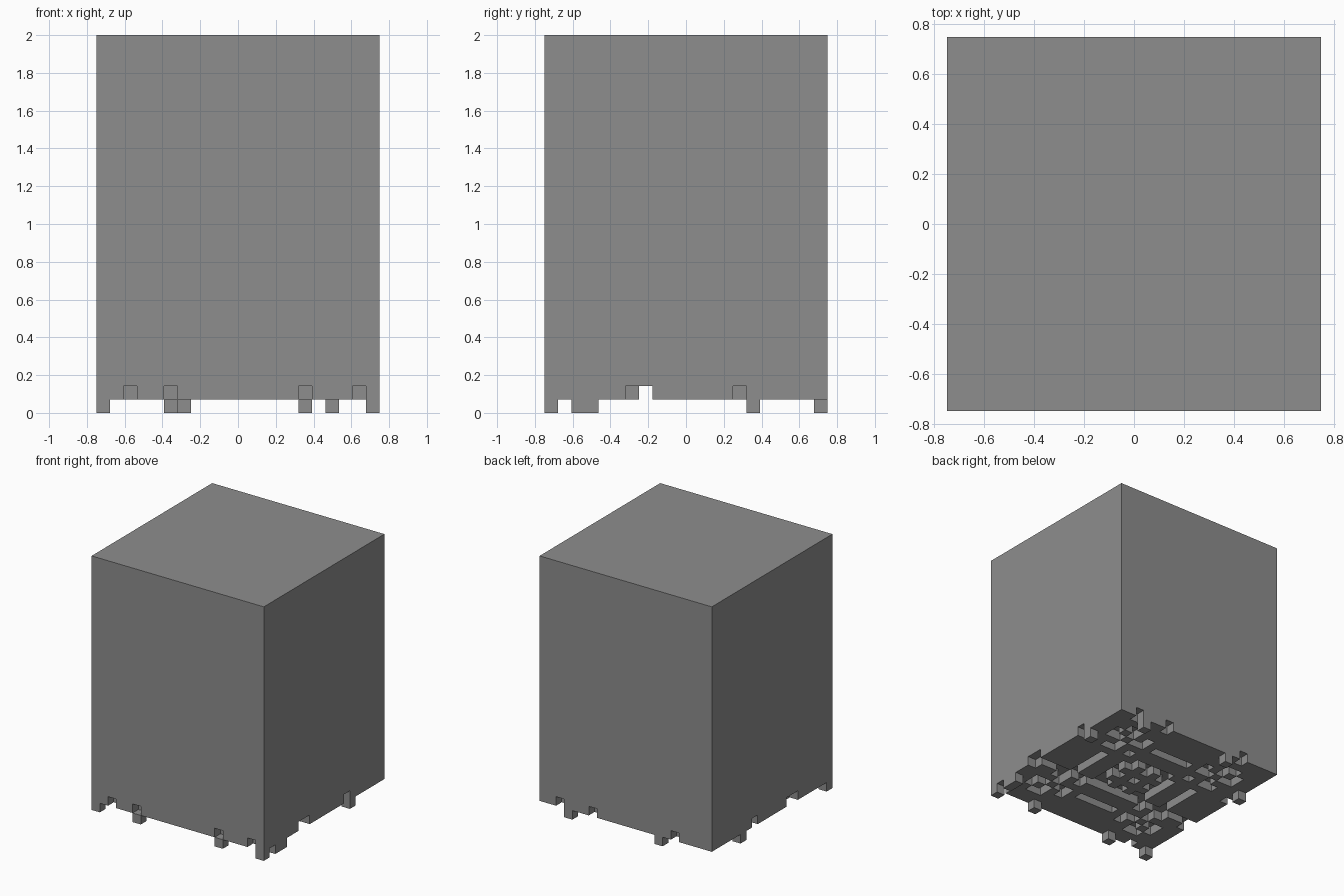
import bpy, bmesh
from mathutils import Vector

if "Cube" in bpy.data.objects:
    bpy.data.objects.remove(bpy.data.objects["Cube"], do_unlink=True)

N = 21                 # cells across
S = 1.5 / N            # cell size
LEVELS = [0, S, 2 * S, 2]

# One quarter of the underside, outer corner first; 'o' is a recessed cell
QUARTER = [
    "...........",
    "...........",
    "...oo......",
    "..o.o.o....",
    "..oo.oo.ooo",
    "....o......",
    "...oo.o....",
    "........ooo",
    "....o..oo.o",
    "....o..o...",
    "....o..oo.o",
]

# Notches in the outer rim and loose pegs below it, as (x, y) cells
NOTCHES = {(2, 0), (5, 0), (15, 0), (19, 0), (4, 20), (14, 20), (18, 20),
           (20, 6), (20, 14), (0, 6), (0, 13)}
PEGS = {(0, 0), (20, 0), (5, 0), (15, 0), (0, 15), (20, 15),
        (6, 20), (17, 20), (20, 2), (20, 3)}


def recessed(x, y):
    row, col = min(y, N - 1 - y), min(x, N - 1 - x)
    return QUARTER[row][col] == "o" or (x, y) in NOTCHES or y == 7


def solid(x, y, level):
    if not (0 <= x < N and 0 <= y < N and 0 <= level < 3):
        return False
    if level == 0:
        return (x, y) in PEGS
    return level == 2 or not recessed(x, y)


def cell_face(bm, cell, axis, side):
    """Add one exposed side of a cell."""
    u, v = (axis + 1) % 3, (axis + 2) % 3
    corners = [(0, 0), (1, 0), (1, 1), (0, 1)]
    if side == 0:
        corners.reverse()
    verts = []
    for a, b in corners:
        p = list(cell)
        p[axis] += side
        p[u] += a
        p[v] += b
        verts.append(bm.verts.new(Vector((p[0] * S - 0.75, p[1] * S - 0.75, LEVELS[p[2]]))))
    bm.faces.new(verts)


# Gray material
gray = bpy.data.materials.new("stone_gray")
gray.use_nodes = True
color = (0.27, 0.27, 0.27, 1)
gray.diffuse_color = color
gray.node_tree.nodes["Principled BSDF"].inputs["Base Color"].default_value = color

# Tall block with its carved underside
bm = bmesh.new()
for x in range(N):
    for y in range(N):
        for level in range(3):
            if not solid(x, y, level):
                continue
            for axis in range(3):
                for side in (0, 1):
                    near = [x, y, level]
                    near[axis] += 2 * side - 1
                    if not solid(*near):
                        cell_face(bm, (x, y, level), axis, side)
bmesh.ops.remove_doubles(bm, verts=bm.verts, dist=0.001)
bmesh.ops.dissolve_limit(bm, angle_limit=0.01, verts=bm.verts, edges=bm.edges)
mesh = bpy.data.meshes.new("carved_block")
bm.to_mesh(mesh)
bm.free()
mesh.materials.append(gray)
block = bpy.data.objects.new("carved_block", mesh)
bpy.context.collection.objects.link(block)
